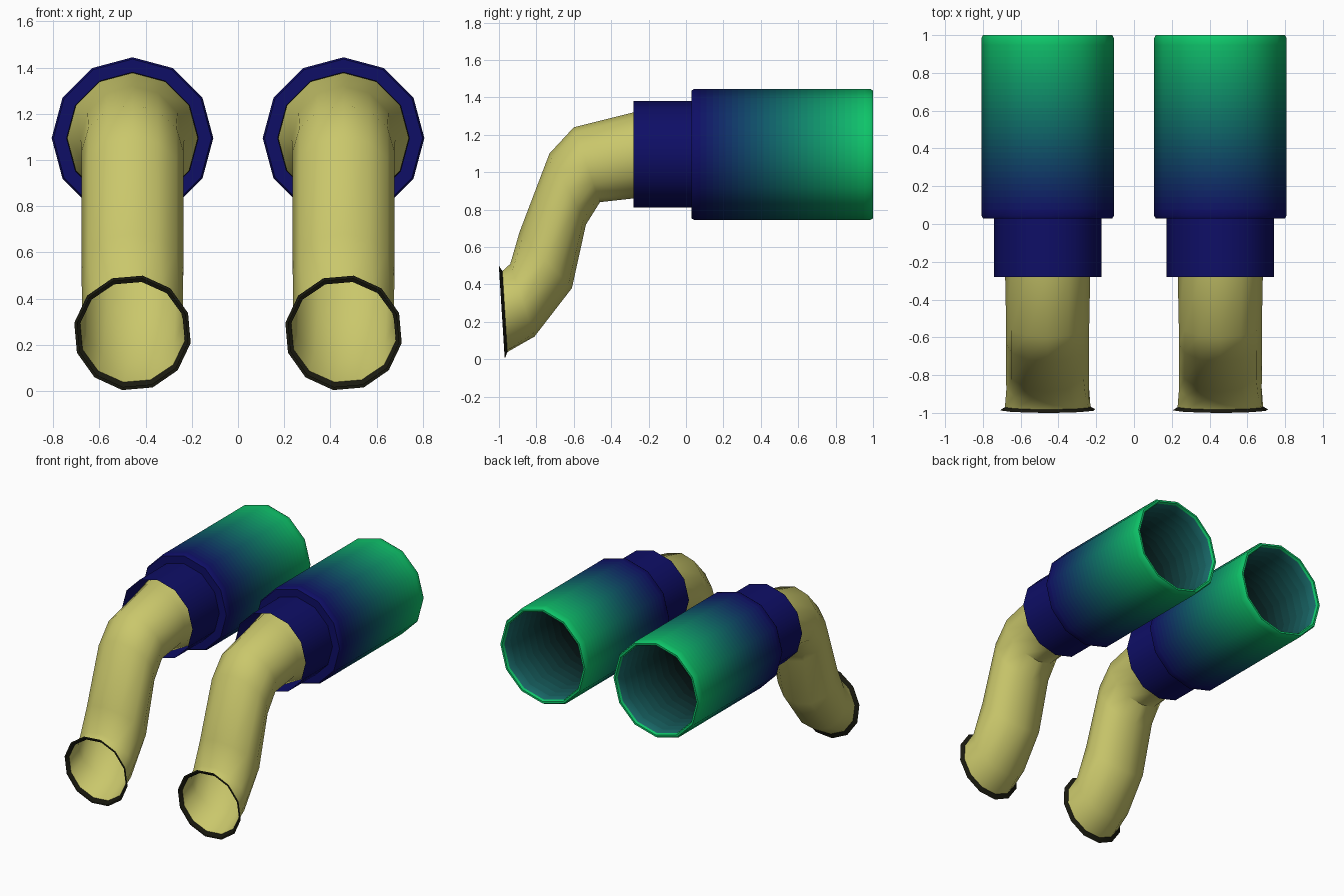
import bpy, bmesh, math

if "Cube" in bpy.data.objects:
    bpy.data.objects.remove(bpy.data.objects["Cube"])

SIDES = 12
AXIS_Z = 1.095      # height of the muffler axis
OFFSET = 0.457      # sideways distance of each pipe


def material(name, *rgb):
    """Material from a display colour, converted to linear."""
    m = bpy.data.materials.new(name)
    lin = [c / 12.92 if c < 0.04 else ((c + 0.055) / 1.055) ** 2.4 for c in rgb]
    m.diffuse_color = (*lin, 1)
    m.use_nodes = True
    m.node_tree.nodes["Principled BSDF"].inputs["Base Color"].default_value = m.diffuse_color
    return m


def ring(y, z, hy, hz, rx, twist=0):
    """Ring around (y, z); (hy, hz) points from the centre to its top."""
    pts = []
    for i in range(SIDES):
        a = 2 * math.pi * i / SIDES + math.radians(twist)
        pts.append((rx * math.cos(a), y + hy * math.sin(a), z + hz * math.sin(a)))
    return pts


def loft(name, rings, mats, band_mats, cap_end=False):
    """Skin the rings, one material per band, and place a left and a right copy."""
    bm = bmesh.new()
    loops = [[bm.verts.new(p) for p in r] for r in rings]
    for a, b, mi in zip(loops, loops[1:], band_mats):
        for i in range(SIDES):
            j = (i + 1) % SIDES
            bm.faces.new((a[i], a[j], b[j], b[i])).material_index = mi
    if cap_end:
        bm.faces.new(loops[-1]).material_index = band_mats[-1]
    bmesh.ops.recalc_face_normals(bm, faces=bm.faces)
    mesh = bpy.data.meshes.new(name)
    bm.to_mesh(mesh)
    bm.free()
    for m in mats:
        mesh.materials.append(m)
    mesh.shade_smooth()
    mesh.set_sharp_from_angle(angle=math.radians(40))
    for side, x in (("left", -OFFSET), ("right", OFFSET)):
        ob = bpy.data.objects.new(f"{side}_{name}", mesh)
        ob.location.x = x
        bpy.context.collection.objects.link(ob)


def circle(r, y):
    return ring(y, AXIS_Z, 0, r, r)


yellow = material("pipe_yellow", 0.79, 0.78, 0.42)
black = material("rim_black", 0.10, 0.10, 0.06)
navy = material("collar_navy", 0.055, 0.055, 0.40)

# Collar: open sleeve in front of the muffler
loft("collar", [circle(0.285, -0.28), circle(0.285, 0.04)], [navy], [0])

# Muffler: navy-to-green banded shell with a rolled lip and a dark hollow inside
N, M = 28, 14
outer = [material(f"muffler_{i}", 0.055, 0.055 + 0.73 * i / (N - 1), 0.40 + 0.02 * i / N)
         for i in range(N)]
fade = [max(0, 1 - i / (M - 3)) for i in range(M)]
inner = [material(f"bore_{i}", 0.10 * f, 0.42 * f, 0.42 * f) for i, f in enumerate(fade)]
rings = [circle(0.285, 0.03), circle(0.342, 0.03)]
bands = [0]
for i in range(N + 1):
    rings.append(circle(0.35, 0.043 + (0.985 - 0.043) * i / N))
    bands.append(max(i - 1, 0))
rings += [circle(0.342, 1.0), circle(0.328, 1.0)]
bands += [N - 1, N - 1]
for i in range(M + 1):
    rings.append(circle(0.32, 0.985 - 0.94 * i / M))
    bands.append(N - 1 if i == 0 else N + i - 1)
loft("muffler", rings, outer + inner, bands, cap_end=True)

# Bent pipe: top and bottom point of each cross-section in the side view (y, z)
sections = [
    ((0.02, 1.378), (0.02, 0.812), 0.283, 0),
    ((-0.28, 1.32), (-0.28, 0.86), 0.225, 0),
    ((-0.60, 1.24), (-0.46, 0.84), 0.22, 0),
    ((-0.73, 1.10), (-0.535, 0.72), 0.22, 0),
    ((-0.89, 0.68), (-0.61, 0.38), 0.22, 0),
    ((-0.94, 0.51), (-0.81, 0.12), 0.22, -5),
    ((-0.982, 0.475), (-0.955, 0.035), 0.23, -10),
]


def section(top, bottom, rx, twist):
    return ring((top[0] + bottom[0]) / 2, (top[1] + bottom[1]) / 2,
                (top[0] - bottom[0]) / 2, (top[1] - bottom[1]) / 2, rx, twist)


loft("bent_pipe", [section(*s) for s in sections], [yellow], [0] * 6)

# Flared black rim at the pipe mouth
loft("pipe_rim", [section(*sections[-1]),
                  section((-1.0, 0.503), (-0.968, 0.0), 0.256, -10),
                  section((-1.0, 0.49), (-0.97, 0.014), 0.243, -10)],
     [black], [0, 0])
